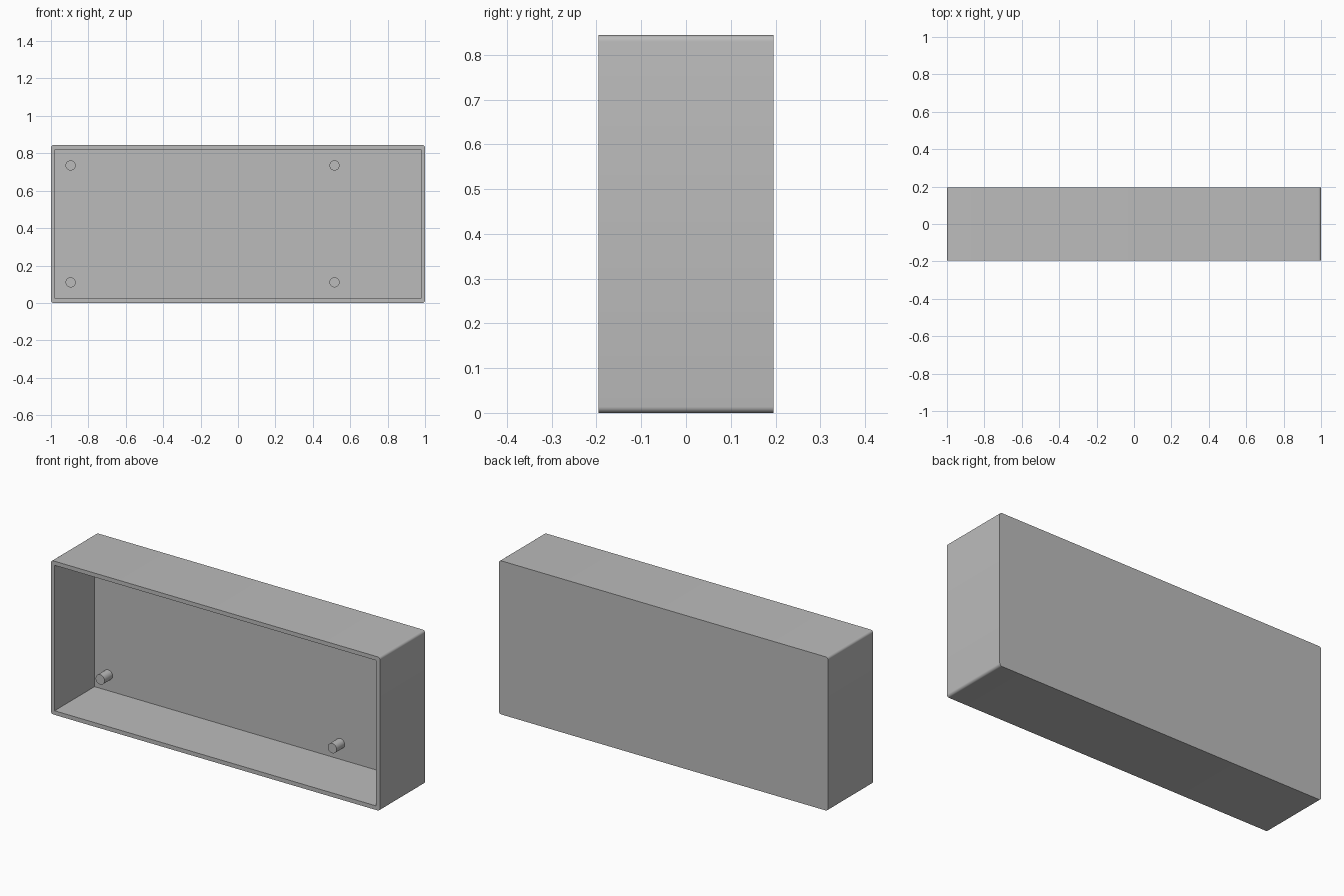
import bpy
import bmesh
import math

if "Cube" in bpy.data.objects:
    bpy.data.objects.remove(bpy.data.objects["Cube"], do_unlink=True)

WIDTH, DEPTH, HEIGHT = 2.0, 0.392, 0.844
WALL, BACK, FILLET = 0.0225, 0.045, 0.014
FLOOR_Y = DEPTH / 2 - BACK

grey = bpy.data.materials.new("plain grey")
grey.use_nodes = True
colour = (0.5, 0.5, 0.5, 1)
grey.diffuse_color = colour
grey.node_tree.nodes["Principled BSDF"].inputs["Base Color"].default_value = colour


def box(name, x, y, z, fillet=0):
    """Box spanning the given ranges, with optional rounding of its depthwise edges."""
    bm = bmesh.new()
    bmesh.ops.create_cube(bm, size=1)
    for v in bm.verts:
        v.co = [(lo + hi) / 2 + c * (hi - lo) for c, (lo, hi) in zip(v.co, (x, y, z))]
    if fillet:
        edges = [e for e in bm.edges if abs(e.verts[0].co.y - e.verts[1].co.y) > 0.01]
        bmesh.ops.bevel(bm, geom=edges, offset=fillet, segments=6, profile=0.5,
                        affect='EDGES')
    mesh = bpy.data.meshes.new(name)
    bm.to_mesh(mesh)
    bm.free()
    obj = bpy.data.objects.new(name, mesh)
    bpy.context.collection.objects.link(obj)
    mesh.materials.append(grey)
    return obj


def smooth(obj):
    bpy.ops.object.select_all(action='DESELECT')
    obj.select_set(True)
    bpy.context.view_layer.objects.active = obj
    bpy.ops.object.shade_smooth_by_angle(angle=math.radians(30))


# Open-fronted housing with rounded outer corners
housing = box("housing", (-WIDTH / 2, WIDTH / 2), (-DEPTH / 2, DEPTH / 2), (0, HEIGHT), FILLET)
cutter = box("cavity_cutter", (-WIDTH / 2 + WALL, WIDTH / 2 - WALL),
             (-DEPTH, FLOOR_Y), (WALL, HEIGHT - WALL))
cut = housing.modifiers.new("cavity", 'BOOLEAN')
cut.operation = 'DIFFERENCE'
cut.solver = 'EXACT'
cut.object = cutter
bpy.context.view_layer.objects.active = housing
bpy.ops.object.modifier_apply(modifier=cut.name)
bpy.data.objects.remove(cutter, do_unlink=True)
smooth(housing)

# Four mounting pegs on the inside of the back panel
PEG_LENGTH, SINK = 0.07, 0.005
for side, x in (("right", -0.895), ("left", 0.516)):
    for level, z in (("lower", 0.11), ("upper", 0.735)):
        bpy.ops.mesh.primitive_cylinder_add(
            vertices=32, radius=0.027, depth=PEG_LENGTH + SINK,
            location=(x, FLOOR_Y + (SINK - PEG_LENGTH) / 2, z),
            rotation=(math.pi / 2, 0, 0))
        peg = bpy.context.object
        peg.name = f"{level}_{side}_peg"
        peg.data.materials.append(grey)
        smooth(peg)
